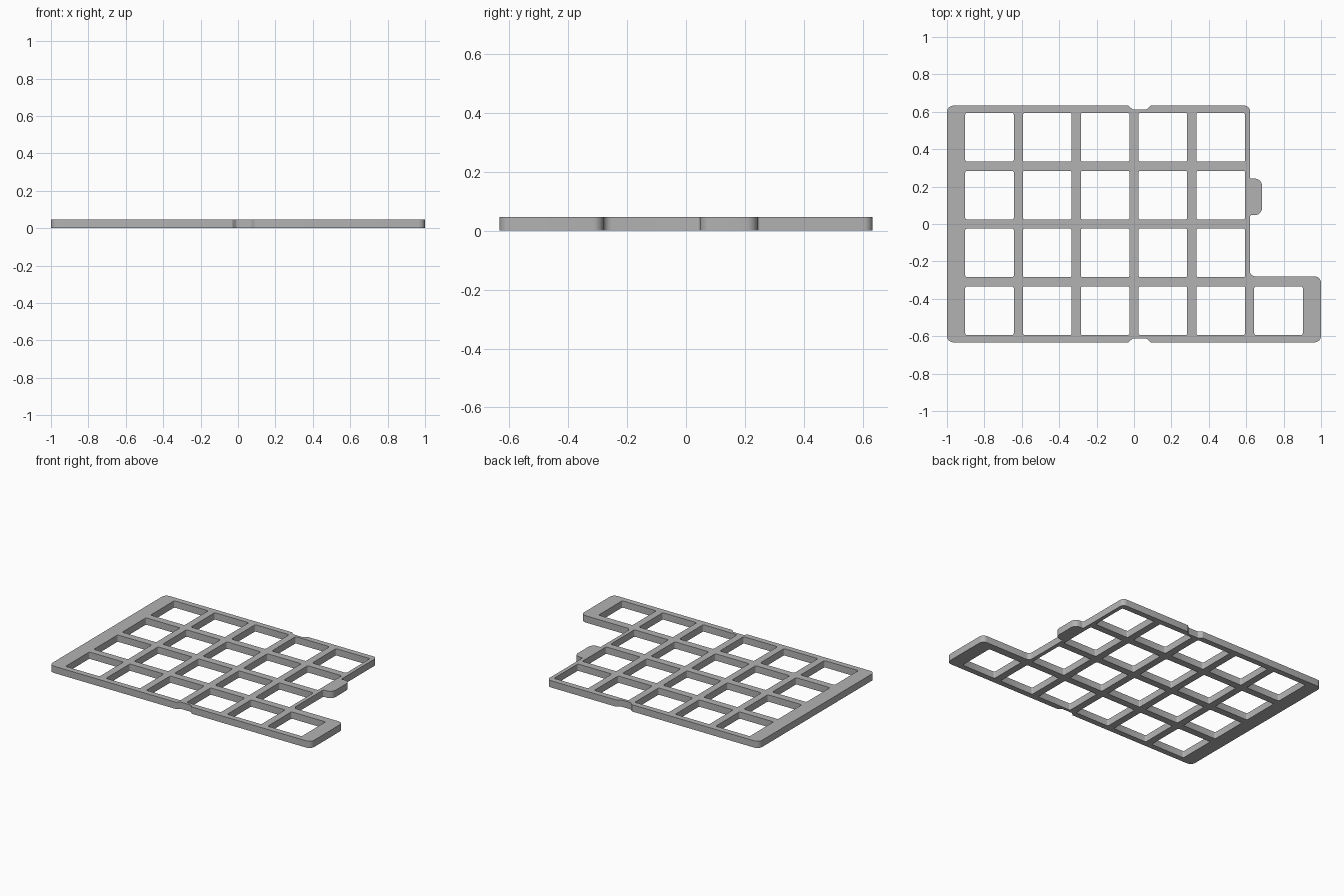
import bpy, math
from mathutils import Vector

if "Cube" in bpy.data.objects:
    bpy.data.objects.remove(bpy.data.objects["Cube"])

THICK = 0.047
PITCH = 0.309
HOLE = 0.13          # half width of a key opening
HALF_Y = 0.633


def rounded(corners, steps=6):
    """Outline from (x, y, radius) corners, each filleted by an arc."""
    out = []
    n = len(corners)
    for i, (x, y, r) in enumerate(corners):
        p = Vector((x, y))
        a = (Vector(corners[i - 1][:2]) - p).normalized()
        b = (Vector(corners[(i + 1) % n][:2]) - p).normalized()
        half = a.angle(b) / 2
        centre = p + (a + b).normalized() * (r / math.sin(half))
        start = p + a * (r / math.tan(half)) - centre
        end = p + b * (r / math.tan(half)) - centre
        sweep = math.pi - 2 * half
        for k in range(steps + 1):
            t = k / steps
            out.append(centre + (start * math.sin((1 - t) * sweep)
                                 + end * math.sin(t * sweep)) / math.sin(sweep))
    return out


def add_loop(curve, pts):
    s = curve.splines.new('POLY')
    s.points.add(len(pts) - 1)
    for sp, p in zip(s.points, pts):
        sp.co = (p.x, p.y, 0, 1)
    s.use_cyclic_u = True


curve = bpy.data.curves.new("switch_plate", 'CURVE')
curve.dimensions = '2D'
curve.fill_mode = 'BOTH'
curve.extrude = THICK / 2

# Notch in the long edges, listed left to right
notch = [(-0.03, HALF_Y, 0.006), (-0.008, 0.613, 0.012),
         (0.068, 0.613, 0.012), (0.09, HALF_Y, 0.006)]

# Outer edge: back edge, side tab, stepped arm, front edge
outline = [(-1, HALF_Y, 0.035)] + notch + [
    (0.62, HALF_Y, 0.03),
    (0.62, 0.243, 0.008), (0.685, 0.243, 0.04),
    (0.685, 0.047, 0.04), (0.62, 0.047, 0.008),
    (0.62, -0.28, 0.028), (1, -0.28, 0.035),
    (1, -HALF_Y, 0.035)]
outline += [(x, -y, r) for x, y, r in reversed(notch)]
outline += [(-1, -HALF_Y, 0.035)]
add_loop(curve, rounded(outline))

# Key openings: 5 x 4 grid plus one in the arm
cells = [(i, j) for i in range(5) for j in range(4)] + [(5, 0)]
for i, j in cells:
    cx, cy = (i - 2.5) * PITCH, (j - 1.5) * PITCH
    add_loop(curve, rounded([(cx + sx * HOLE, cy + sy * HOLE, 0.009)
                             for sx, sy in ((-1, -1), (1, -1), (1, 1), (-1, 1))], 3))

plate = bpy.data.objects.new("switch_plate", curve)
plate.location.z = THICK / 2
bpy.context.collection.objects.link(plate)
bpy.context.view_layer.objects.active = plate
plate.select_set(True)
bpy.ops.object.convert(target='MESH')
plate = bpy.context.object

# Weld the caps to the walls, then smooth only the rounded corners
weld = plate.modifiers.new("weld", 'WELD')
weld.merge_threshold = 0.0001
bpy.ops.object.modifier_apply(modifier="weld")
bpy.ops.object.shade_smooth_by_angle(angle=math.radians(35))

grey = bpy.data.materials.new("plate_grey")
grey.diffuse_color = (0.45, 0.45, 0.45, 1)
grey.use_nodes = True
grey.node_tree.nodes["Principled BSDF"].inputs["Base Color"].default_value = grey.diffuse_color
plate.data.materials.clear()
plate.data.materials.append(grey)
